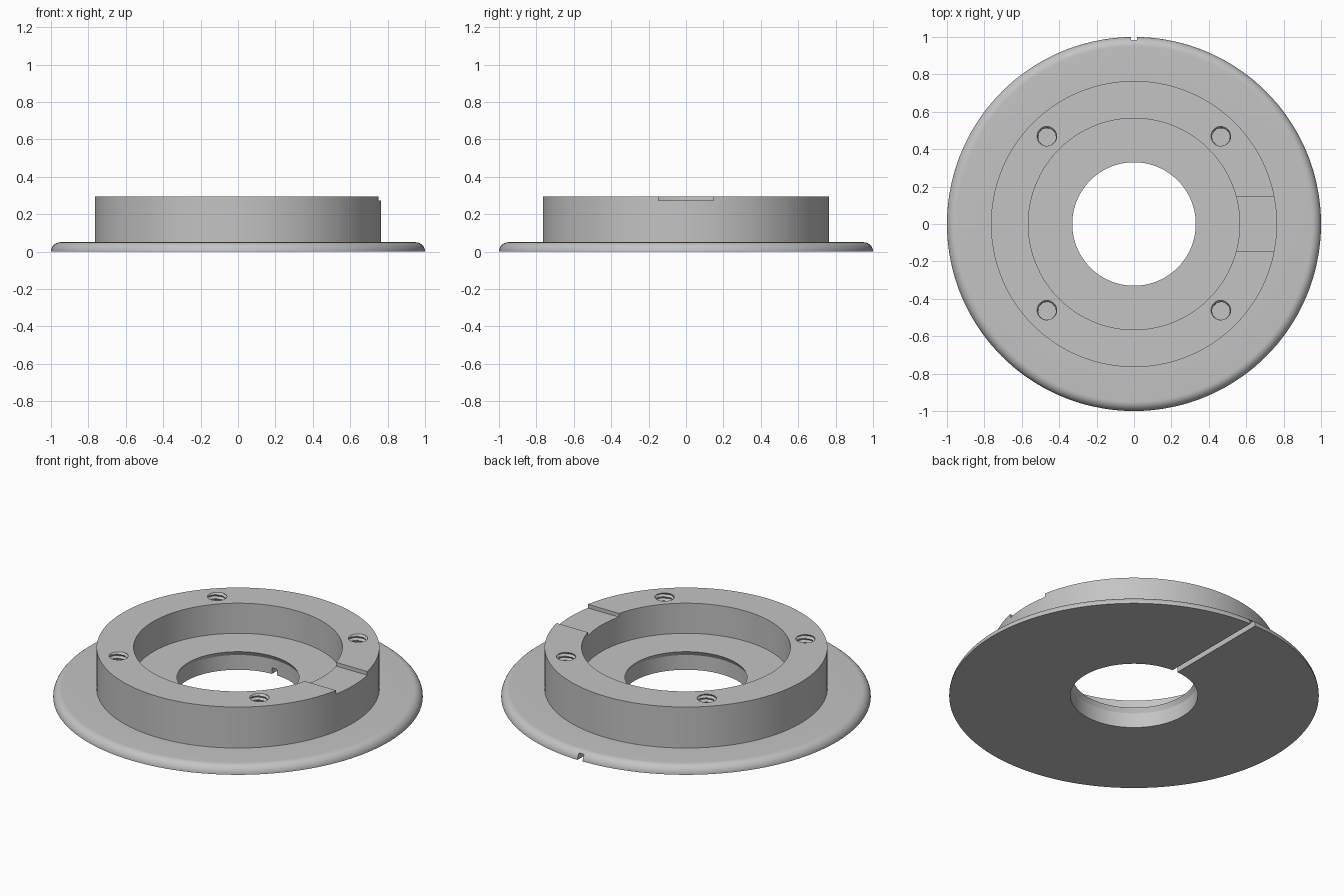
import bpy, bmesh, math

SEGMENTS = 144

cube = bpy.data.objects.get("Cube")
if cube:
    bpy.data.objects.remove(cube, do_unlink=True)

# One plain grey for the whole part
grey = bpy.data.materials.new("light grey")
grey.use_nodes = True
grey.diffuse_color = (0.55, 0.55, 0.55, 1)
grey.node_tree.nodes["Principled BSDF"].inputs["Base Color"].default_value = grey.diffuse_color


def finish(name, bm):
    bmesh.ops.recalc_face_normals(bm, faces=bm.faces)
    mesh = bpy.data.meshes.new(name)
    bm.to_mesh(mesh)
    bm.free()
    mesh.materials.append(grey)
    obj = bpy.data.objects.new(name, mesh)
    bpy.context.collection.objects.link(obj)
    return obj


def lathe(name, profile):
    """Turn a closed (radius, height) profile around z."""
    bm = bmesh.new()
    rings = []
    for i in range(SEGMENTS):
        a = 2 * math.pi * i / SEGMENTS
        rings.append([bm.verts.new((r * math.cos(a), r * math.sin(a), z)) for r, z in profile])
    n = len(profile)
    for i in range(SEGMENTS):
        here, there = rings[i], rings[(i + 1) % SEGMENTS]
        for j in range(n):
            k = (j + 1) % n
            bm.faces.new((here[j], there[j], there[k], here[k]))
    return finish(name, bm)


def box(name, low, high):
    bm = bmesh.new()
    bmesh.ops.create_cube(bm, size=1)
    for v in bm.verts:
        v.co = [(a + b) / 2 + c * (b - a) for a, b, c in zip(low, high, v.co)]
    return finish(name, bm)


def threaded_plug(name, x, y, low, high, major=0.058, minor=0.047, pitch=0.024):
    """Closed cylinder whose radius follows a helical thread."""
    bm = bmesh.new()
    sides, rows = 32, round((high - low) / pitch * 8)
    rings = []
    for i in range(rows + 1):
        z = low + (high - low) * i / rows
        ring = []
        for s in range(sides):
            phase = (z / pitch - s / sides) % 1
            r = minor + (major - minor) * abs(2 * phase - 1)
            a = 2 * math.pi * s / sides
            ring.append(bm.verts.new((x + r * math.cos(a), y + r * math.sin(a), z)))
        rings.append(ring)
    for lower, upper in zip(rings, rings[1:]):
        for s in range(sides):
            t = (s + 1) % sides
            bm.faces.new((lower[s], lower[t], upper[t], upper[s]))
    bm.faces.new(rings[0][::-1])
    bm.faces.new(rings[-1])
    return finish(name, bm)


# Flange with rounded rim, raised ring, pocket and chamfered centre hole
fillet = [(0.95 + 0.05 * math.cos(a), 0.05 * math.sin(a))
          for a in (math.pi / 2 * i / 10 for i in range(11))]
body = lathe("flanged_ring", [(0.345, 0)] + fillet + [
    (0.765, 0.05), (0.765, 0.295), (0.565, 0.295), (0.565, 0.115),
    (0.33, 0.115), (0.345, 0.088)])

# Key slot across the ring, and drain groove under the flange
cutters = [box("key_slot_cutter", (0.45, -0.147, 0.273), (0.9, 0.147, 0.4)),
           box("drain_groove_cutter", (-0.017, 0.2, -0.1), (0.017, 1.1, 0.036))]

# Four threaded screw holes
for x in (-0.465, 0.465):
    for y in (-0.465, 0.465):
        cutters.append(threaded_plug("screw_hole_cutter", x, y, 0.09, 0.31))

bpy.ops.object.select_all(action="DESELECT")
bpy.context.view_layer.objects.active = body
body.select_set(True)
for cutter in cutters:
    cutter.hide_render = True
    cut = body.modifiers.new(cutter.name, "BOOLEAN")
    cut.operation = "DIFFERENCE"
    cut.solver = "EXACT"
    cut.object = cutter
    bpy.ops.object.modifier_apply(modifier=cut.name)
    bpy.data.objects.remove(cutter, do_unlink=True)

bpy.ops.object.shade_smooth_by_angle(angle=math.radians(25))
